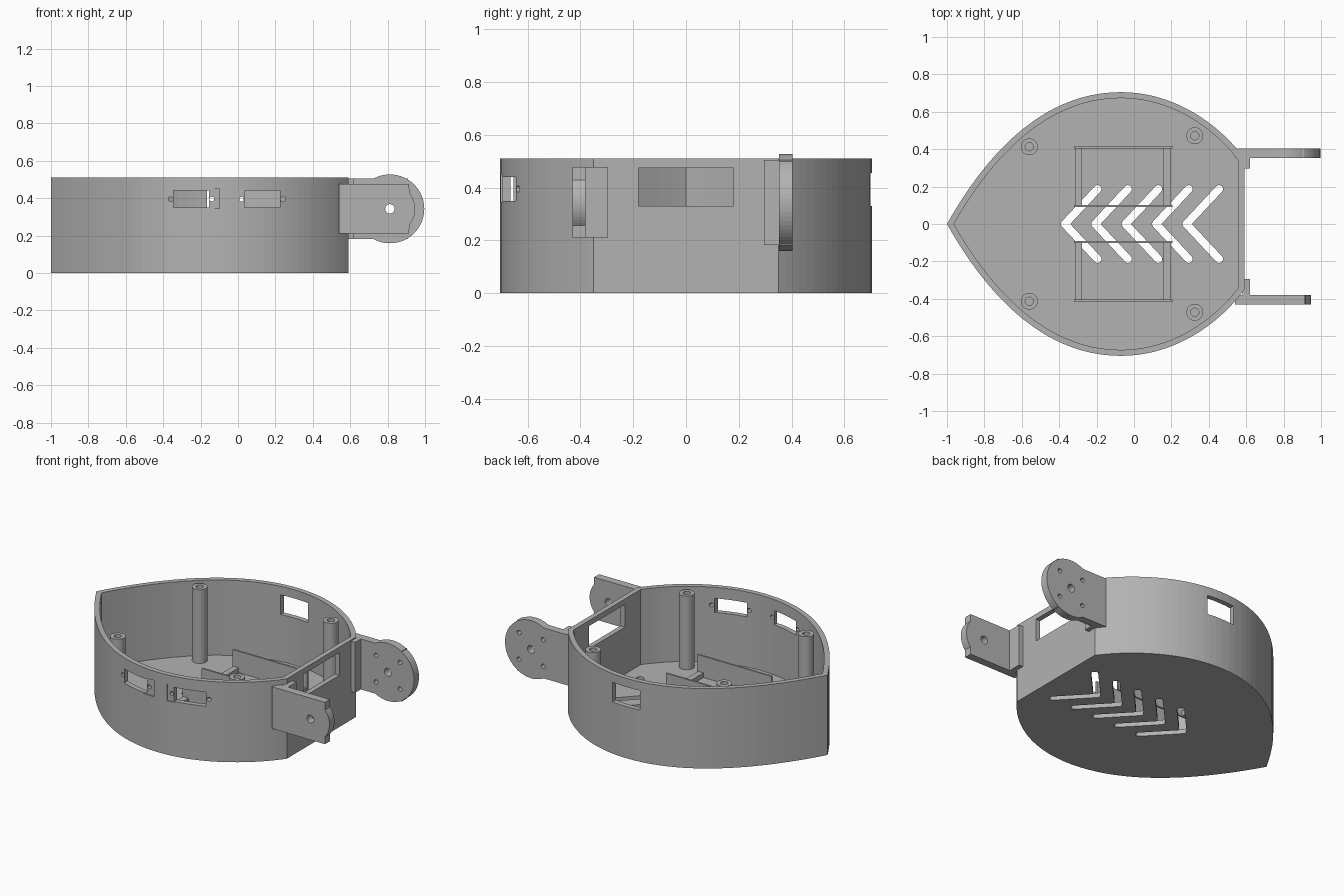
import bpy, bmesh
from math import sin, cos, pi, atan2
from mathutils import Vector

cube = bpy.data.objects.get("Cube")
if cube:
    bpy.data.objects.remove(cube, do_unlink=True)

grey = bpy.data.materials.new("plain grey")
grey.use_nodes = True
COLOUR = (0.45, 0.45, 0.45, 1)
grey.diffuse_color = COLOUR
grey.node_tree.nodes["Principled BSDF"].inputs["Base Color"].default_value = COLOUR


# Helpers
def prism(name, pts, lo, hi, axis="z"):
    """Extrude a 2D profile along z (profile x,y), y (x,z) or x (y,z)."""
    place = {"z": lambda a, b, t: (a, b, t),
             "y": lambda a, b, t: (a, t, b),
             "x": lambda a, b, t: (t, a, b)}[axis]
    bm = bmesh.new()
    face = bm.faces.new([bm.verts.new(place(a, b, lo)) for a, b in pts])
    ext = bmesh.ops.extrude_face_region(bm, geom=[face])
    moved = [v for v in ext["geom"] if isinstance(v, bmesh.types.BMVert)]
    bmesh.ops.translate(bm, verts=moved, vec=place(0, 0, hi - lo))
    bmesh.ops.recalc_face_normals(bm, faces=bm.faces)
    mesh = bpy.data.meshes.new(name)
    bm.to_mesh(mesh)
    bm.free()
    mesh.materials.append(grey)
    obj = bpy.data.objects.new(name, mesh)
    bpy.context.scene.collection.objects.link(obj)
    return obj


def combine(target, tool, operation="DIFFERENCE"):
    """Apply a boolean and delete the tool."""
    mod = target.modifiers.new("bool", "BOOLEAN")
    mod.operation, mod.solver, mod.object = operation, "EXACT", tool
    bpy.context.view_layer.update()
    graph = bpy.context.evaluated_depsgraph_get()
    mesh = bpy.data.meshes.new_from_object(target.evaluated_get(graph))
    target.modifiers.clear()
    target.data = mesh
    bpy.data.objects.remove(tool, do_unlink=True)


def rect(a0, a1, b0, b1):
    return [(a0, b0), (a1, b0), (a1, b1), (a0, b1)]


def arc(a, b, r, start, end, n):
    return [(a + r * cos(start + (end - start) * i / n),
             b + r * sin(start + (end - start) * i / n)) for i in range(n + 1)]


def circle(a, b, r, n=32):
    return arc(a, b, r, 0, 2 * pi, n)[:-1]


def capsule(p, q, r):
    ang = atan2(q[1] - p[1], q[0] - p[0])
    return (arc(*q, r, ang - pi / 2, ang + pi / 2, 8)
            + arc(*p, r, ang + pi / 2, ang + 3 * pi / 2, 8))


def bezier(p0, p1, p2, p3, n):
    out = []
    for i in range(n + 1):
        t = i / n
        w = ((1 - t) ** 3, 3 * t * (1 - t) ** 2, 3 * t * t * (1 - t), t ** 3)
        out.append(tuple(sum(k * p[j] for k, p in zip(w, (p0, p1, p2, p3)))
                         for j in (0, 1)))
    return out


def inset(pts, d):
    """Mitred inward offset of a counter-clockwise outline."""
    out = []
    for i, p in enumerate(pts):
        prev, here, nxt = Vector(pts[i - 1]), Vector(p), Vector(pts[(i + 1) % len(pts)])
        e1, e2 = (here - prev).normalized(), (nxt - here).normalized()
        n1, n2 = Vector((-e1.y, e1.x)), Vector((-e2.y, e2.x))
        out.append(tuple(here + (n1 + n2) * d / (1 + n1.dot(n2))))
    return out


# Pointed shell outline: tip, widest point, flat end
HEIGHT, FLOOR, WALL = 0.51, 0.03, 0.032
upper = (bezier((-1, 0), (-0.82, 0.32), (-0.52, 0.705), (-0.07, 0.705), 24)
         + bezier((-0.07, 0.705), (0.22, 0.705), (0.46, 0.53), (0.59, 0.35), 20)[1:])
outline = [(x, -y) for x, y in upper] + upper[:0:-1]
shell = prism("shell", outline, 0, HEIGHT)
combine(shell, prism("cavity", inset(outline, WALL), FLOOR, 1))

# Flat recesses, ports and screw holes in the front wall
for lo, hi in ((-0.42, -0.1), (-0.01, 0.31)):
    combine(shell, prism("recess", rect(lo, hi, 0.345, 0.45), -0.8, -0.695, "y"))
for mid in (-0.25, 0.13):
    combine(shell, prism("port", rect(mid - 0.094, mid + 0.094, 0.35, 0.44), -0.8, -0.55, "y"))
    for side in (-1, 1):
        hole = circle(mid + side * 0.11, 0.395, 0.013, 16)
        combine(shell, prism("screw_hole", hole, -0.8, -0.55, "y"))

# Windows in the back wall and the flat end
combine(shell, prism("back_window", rect(-0.165, 0.03, 0.33, 0.455), 0.6, 0.8, "y"))
combine(shell, prism("end_window", rect(-0.18, 0.18, 0.33, 0.475), 0.5, 0.7, "x"))

# Chevron vents through the floor
for i in range(5):
    x = -0.37 + i * 0.1625
    for side in (-1, 1):
        slot = capsule((x, 0), (x + 0.175, side * 0.187), 0.021)
        combine(shell, prism("vent", slot, -0.1, 0.1))

# Screw posts
for x, y in ((-0.56, 0.413), (0.325, 0.472)):
    for side in (-1, 1):
        post = prism("screw_post", circle(x, side * y, 0.045), FLOOR - 0.01, 0.5)
        combine(post, prism("bore", circle(x, side * y, 0.022, 24), 0.3, 0.6))

# Two trays: thin long walls joined by low ribs
for side in (-1, 1):
    for y in (0.096, 0.41):
        prism("tray_wall", rect(-0.32, 0.205, side * y - 0.006, side * y + 0.006),
              FLOOR - 0.005, 0.165)
    for x in (-0.297, 0.178):
        ends = sorted((side * 0.1, side * 0.406))
        prism("tray_rib", rect(x - 0.019, x + 0.019, *ends), FLOOR - 0.005, 0.06)

# Front bracket: plate with rounded nose, flange and pivot hole
PIVOT = (0.812, 0.343)
nose = arc(*PIVOT, 0.135, -0.69, 0.69, 16)
front = prism("front_bracket", [(0.54, 0.21), (0.915, 0.21)] + nose
              + [(0.915, 0.477), (0.54, 0.477)], -0.43, -0.38, "y")
combine(front, prism("flange", rect(0.58, 0.62, -0.43, -0.295), 0.21, 0.477), "UNION")
combine(front, prism("pivot_hole", circle(*PIVOT, 0.025), -0.5, -0.3, "y"))

# Back bracket: plate with large disc, flange, pivot and four screw holes
back = prism("back_bracket", rect(0.54, 0.91, 0.182, 0.504), 0.353, 0.403, "y")
combine(back, prism("disc", circle(*PIVOT, 0.184, 64), 0.353, 0.403, "y"), "UNION")
combine(back, prism("flange", rect(0.58, 0.62, 0.296, 0.403), 0.182, 0.504), "UNION")
combine(back, prism("pivot_hole", circle(*PIVOT, 0.025), 0.3, 0.5, "y"))
for dx in (-0.085, 0.085):
    for dz in (-0.085, 0.085):
        hole = circle(PIVOT[0] + dx, PIVOT[1] + dz, 0.014, 16)
        combine(back, prism("screw_hole", hole, 0.3, 0.5, "y"))
